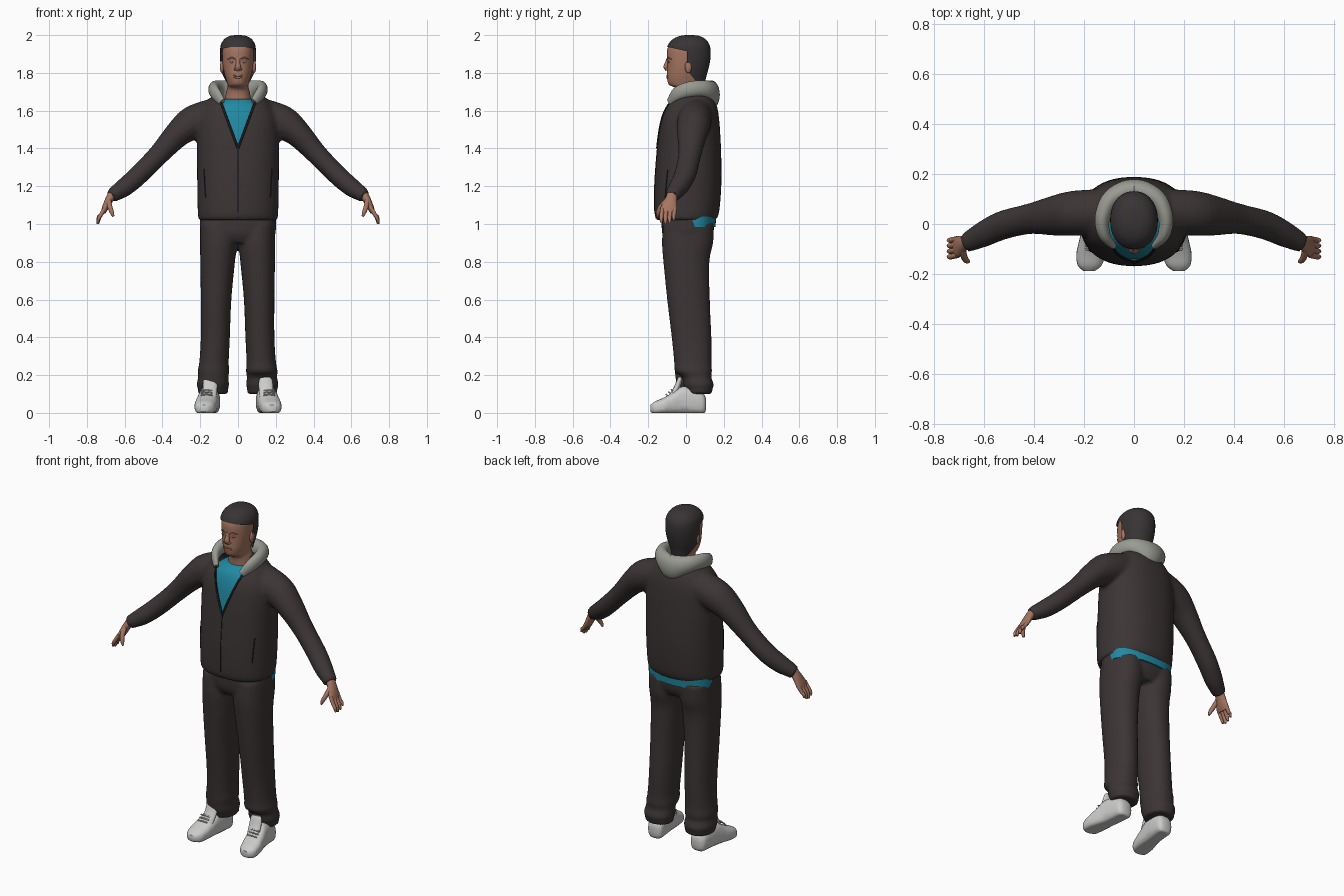
import bpy, bmesh, math
from mathutils import Vector
from mathutils.bvhtree import BVHTree

if "Cube" in bpy.data.objects:
    bpy.data.objects.remove(bpy.data.objects["Cube"])

X, Y, Z = Vector((1, 0, 0)), Vector((0, 1, 0)), Vector((0, 0, 1))


def material(name, *rgb):
    m = bpy.data.materials.new(name)
    m.use_nodes = True
    m.diffuse_color = (*rgb, 1)
    bsdf = next(n for n in m.node_tree.nodes if n.type == "BSDF_PRINCIPLED")
    bsdf.inputs["Base Color"].default_value = (*rgb, 1)
    bsdf.inputs["Roughness"].default_value = 0.8
    return m


DARK = material("dark_cloth", 0.045, 0.035, 0.035)
HAIR = material("hair_brown", 0.04, 0.034, 0.035)
SKIN = material("skin", 0.38, 0.18, 0.12)
LIP = material("lip", 0.29, 0.12, 0.09)
TEAL = material("teal", 0.015, 0.25, 0.36)
PINK = material("magenta", 0.35, 0.09, 0.32)
GREY = material("hood_grey", 0.32, 0.33, 0.29)
WHITE = material("off_white", 0.6, 0.6, 0.59)
SOLE = material("sole_grey", 0.3, 0.3, 0.28)
BLACK = material("black_trim", 0.012, 0.011, 0.011)


def spline(rows, k):
    """Smooth rows of numbers with a curve passing through each of them."""
    out = []
    for i in range(len(rows) - 1):
        quad = [rows[max(i - 1, 0)], rows[i], rows[i + 1], rows[min(i + 2, len(rows) - 1)]]
        for s in range(k):
            t = s / k
            out.append([b + 0.5 * t * (c - a + t * (2*a - 5*b + 4*c - d + t * (3*(b - c) + d - a)))
                        for a, b, c, d in zip(*quad)])
    return out + [list(rows[-1])]


def tube(bm, pts, ref=Y, axis=None, n=24, p=2.0, k=4, side=1, mat=0):
    """Loft rings (x, y, z, radius along ref, other radius)."""
    rows, rings = spline(pts, k), []
    for i, r in enumerate(rows):
        t = axis or (Vector(rows[min(i + 1, len(rows) - 1)][:3]) - Vector(rows[max(i - 1, 0)][:3])).normalized()
        u = (ref - t * ref.dot(t)).normalized()
        v = t.cross(u)
        ring = []
        for j in range(n):
            a = math.tau * j / n
            c, s = math.cos(a), math.sin(a)
            q = Vector(r[:3]) + u * math.copysign(abs(c) ** (2 / p), c) * r[3] \
                + v * math.copysign(abs(s) ** (2 / p), s) * r[4]
            ring.append(bm.verts.new((q.x * side, q.y, q.z)))
        rings.append(ring)
    faces = [bm.faces.new((a[j], a[(j + 1) % n], b[(j + 1) % n], b[j]))
             for a, b in zip(rings, rings[1:]) for j in range(n)]
    faces += [bm.faces.new(rings[0]), bm.faces.new(rings[-1])]
    for f in faces:
        f.material_index = mat


def stack(bm, rows, **kw):
    """Loft level rings (z, centre x, half width, front y, back y)."""
    tube(bm, [(x, (f + b) / 2, z, (b - f) / 2, w) for z, x, w, f, b in rows], axis=Z, **kw)


def ball(bm, centre, size, mat=0):
    vs = bmesh.ops.create_uvsphere(bm, u_segments=16, v_segments=10, radius=1)["verts"]
    for v in vs:
        v.co = Vector(centre) + Vector(a * b for a, b in zip(v.co, size))
        for f in v.link_faces:
            f.material_index = mat


def cut(bm, *planes):
    for co, no in planes:
        bmesh.ops.bisect_plane(bm, geom=bm.verts[:] + bm.edges[:] + bm.faces[:],
                               plane_co=co, plane_no=no, dist=1e-5)


def remove(bm, rule):
    bmesh.ops.delete(bm, geom=[f for f in bm.faces if rule(f.calc_center_median())], context="FACES")


def finish(name, bm, *mats, fuse=0):
    bmesh.ops.recalc_face_normals(bm, faces=bm.faces[:])
    me = bpy.data.meshes.new(name)
    bm.to_mesh(me)
    ob = bpy.data.objects.new(name, me)
    bpy.context.collection.objects.link(ob)
    if fuse:  # merge overlapping volumes into one soft skin
        mod = ob.modifiers.new("fuse", "REMESH")
        mod.mode, mod.voxel_size = "VOXEL", fuse
        mod = ob.modifiers.new("soften", "SMOOTH")
        mod.factor, mod.iterations = 0.5, 6
        deps = bpy.context.evaluated_depsgraph_get()
        ob.data = bpy.data.meshes.new_from_object(ob.evaluated_get(deps))
        ob.modifiers.clear()
        ob.data.name = name
    ob.data.materials.clear()
    for m in mats:
        ob.data.materials.append(m)
    bpy.ops.object.select_all(action="DESELECT")
    ob.select_set(True)
    bpy.context.view_layer.objects.active = ob
    bpy.ops.object.shade_smooth_by_angle(angle=math.radians(45))
    return ob


def front(tree, x, z, lift=0.0):
    """Point on the front of a surface."""
    hit = tree.ray_cast(Vector((x, -1, z)), Y)[0]
    return (x, (hit.y if hit else -0.08) - lift, z)


# Jacket: torso and sleeves fused, then opened in a V at the chest
bm = bmesh.new()
stack(bm, [(1.02, 0, .208, -.155, .155), (1.06, 0, .213, -.167, .175), (1.2, 0, .216, -.167, .187),
           (1.35, 0, .217, -.157, .187), (1.47, 0, .217, -.145, .182), (1.56, 0, .21, -.13, .175),
           (1.62, 0, .185, -.11, .165), (1.67, 0, .145, -.08, .145), (1.7, 0, .1, -.05, .125)], p=2.3, n=40)
for s in (1, -1):
    tube(bm, [(.13, .05, 1.575, .09, .09), (.24, .043, 1.535, .09, .09), (.32, .033, 1.475, .08, .071),
              (.42, .02, 1.367, .061, .056), (.525, -.005, 1.26, .058, .053), (.6, -.04, 1.195, .052, .05),
              (.645, -.063, 1.165, .044, .042), (.672, -.076, 1.145, .04, .037)], side=s)
jacket = finish("jacket", bm, DARK, fuse=0.011)
bm = bmesh.new()
bm.from_mesh(jacket.data)
tree = BVHTree.FromBMesh(bm)
SLOPE = 0.37
cut(bm, *[((0, 0, 1.4), (s, 0, -SLOPE)) for s in (1, -1)])
remove(bm, lambda c: c.y < .03 and abs(c.x) < SLOPE * (c.z - 1.4))
bm.to_mesh(jacket.data)

# Zip edges, centre zip and pocket seams follow the jacket front
bm = bmesh.new()
for s in (1, -1):
    for a, b, r in (((0, 1.4), (.097, 1.662), .006), ((.172, 1.14), (.18, 1.29), .003)):
        path = [front(tree, s * (a[0] + (b[0] - a[0]) * i / 8), a[1] + (b[1] - a[1]) * i / 8) for i in range(9)]
        tube(bm, [(*q, r, r) for q in path], ref=X, n=8, k=2)
tube(bm, [(*front(tree, 0, 1.03 + .37 * i / 8), .003, .002) for i in range(9)], ref=X, n=8, k=2)
finish("zips_and_seams", bm, BLACK)

# Shirt with printed arch, and the hem showing under the jacket
bm = bmesh.new()
stack(bm, [(1.36, 0, .18, -.14, .15), (1.47, 0, .18, -.13, .15), (1.56, 0, .17, -.115, .145),
           (1.62, 0, .14, -.094, .135), (1.65, 0, .1, -.068, .12), (1.662, 0, .075, -.05, .105)], p=2.3, n=40)
cut(bm, *[((0, 0, z), Z) for z in (1.44, 1.5, 1.54)], *[((x, 0, 0), X) for x in (-.042, -.018, .018, .042)])
for f in bm.faces:
    c = f.calc_center_median()
    if c.y < 0 and abs(c.x) < .042 and (1.5 < c.z < 1.54 or (1.44 < c.z < 1.5 and abs(c.x) > .018)):
        f.material_index = 1
stack(bm, [(.985, 0, .198, -.08, .156), (1.04, 0, .2, -.08, .16)], p=2.3, n=40)
finish("shirt", bm, TEAL, PINK)

# Hood lying around the neck, hanging to a point at the back
bm = bmesh.new()
half = [(.085, -.085, 1.645, .022, .014), (.118, -.045, 1.69, .036, .024), (.127, .02, 1.712, .042, .03),
        (.1, .09, 1.715, .046, .036), (.05, .125, 1.7, .06, .042)]
tube(bm, half + [(0, .135, 1.685, .075, .044)] + [(-q[0], *q[1:]) for q in half[::-1]], ref=Z)
finish("hood", bm, GREY)

# Trousers
bm = bmesh.new()
stack(bm, [(.9, 0, .15, -.1, .12), (.95, 0, .198, -.126, .145), (1.05, 0, .2, -.13, .152)], p=2.3, n=40)
for s in (1, -1):
    legs = [(1.0, .103, .098, -.12, .148), (.9, .104, .097, -.127, .144), (.8, .108, .092, -.12, .124),
            (.6, .116, .081, -.1, .126), (.4, .12, .077, -.076, .135), (.27, .127, .078, -.063, .135),
            (.22, .13, .084, -.06, .138), (.19, .131, .08, -.056, .134), (.15, .133, .086, -.05, .147),
            (.125, .132, .08, -.038, .14), (.1, .132, .08, -.032, .138)]
    if s > 0:  # left cuff rides behind the shoe tongue
        legs = [(z, x - .004, w, f + (.035 if z < .2 else 0), b) for z, x, w, f, b in legs]
    stack(bm, legs, side=s, p=2.2)
finish("trousers", bm, DARK, fuse=0.009)

# Shoes with grey soles, teal flashes and black toe trim
for s, name in ((1, "left_shoe"), (-1, "right_shoe")):
    bm = bmesh.new()
    rows = [(.106, .142, .028, .015, .075), (.09, .143, .046, -.008, .105), (.04, .147, .052, -.008, .13),
            (-.02, .154, .054, -.008, .14), (-.07, .163, .057, -.008, .108), (-.12, .172, .058, -.008, .08),
            (-.165, .177, .048, -.008, .06), (-.188, .179, .022, .006, .042)]
    tube(bm, [(x, y, (b + t) / 2, w, (t - b) / 2) for y, x, w, b, t in rows], ref=X, axis=Y, p=2.6, side=s)
    for v in bm.verts:
        v.co.z = max(v.co.z, 0)
    cut(bm, *[((0, 0, z), Z) for z in (.022, .042, .054, .07, .1)],
        *[((0, y, 0), Y) for y in (-.15, -.1, -.055, 0)])
    for f in bm.faces:
        c = f.calc_center_median()
        if c.z < .022 or (c.y > 0 and c.z < .054):
            f.material_index = 1
        elif -.055 < c.y < 0 and .07 < c.z < .1:
            f.material_index = 2
        elif -.15 < c.y < -.1 and .042 < c.z < .054:
            f.material_index = 3
    tube(bm, [(.152, -.08, .08, .036, .016), (.148, -.05, .13, .038, .016),
              (.146, -.035, .17, .036, .014), (.145, -.03, .187, .026, .01)], ref=X, side=s)
    for i in range(3):  # laces
        y, z = -.1 + .014 * i, .094 + .012 * i
        tube(bm, [(.135, y, z, .004, .004), (.165, y - .005, z + .004, .004, .004), (.195, y, z, .004, .004)],
             n=8, side=s, mat=3 if i == 0 else 0)
    finish(name, bm, WHITE, SOLE, TEAL, BLACK)

# Hands
for s, name in ((1, "left_hand"), (-1, "right_hand")):
    bm = bmesh.new()
    tube(bm, [(.66, -.07, 1.165, .026, .024), (.684, -.08, 1.125, .033, .021),
              (.703, -.09, 1.085, .043, .017), (.714, -.092, 1.06, .04, .012)], side=s)
    for i, drop in enumerate((.008, 0, .005, .02)):
        y = -.125 + .022 * i
        tube(bm, [(.704, y, 1.085, .011, .011), (.728, y - .005, 1.045, .011, .01),
                  (.738, y - .006, 1.02 + drop, .01, .009), (.742, y - .005, 1.0 + drop, .006, .006)], n=12, side=s)
    tube(bm, [(.685, -.1, 1.125, .014, .014), (.678, -.132, 1.09, .014, .013),
              (.668, -.147, 1.062, .011, .011), (.66, -.15, 1.04, .006, .006)], n=12, side=s)
    finish(name, bm, SKIN)

# Head and neck
bm = bmesh.new()
head = [(1.6, 0, .075, -.04, .1), (1.69, 0, .064, -.04, .095), (1.72, 0, .056, -.055, .092),
        (1.737, 0, .055, -.09, .09), (1.77, 0, .065, -.1, .095), (1.8, 0, .073, -.1, .103),
        (1.84, 0, .08, -.099, .113), (1.88, 0, .083, -.101, .12), (1.92, 0, .083, -.1, .12),
        (1.95, 0, .077, -.088, .112), (1.975, 0, .058, -.062, .09), (1.989, 0, .03, -.025, .058)]
stack(bm, head, p=2.15, n=40)
tree = BVHTree.FromBMesh(bm)
tube(bm, [(0, -.09, 1.872, .013, .014), (0, -.1, 1.85, .011, .012), (0, -.107, 1.832, .016, .012),
          (0, -.1, 1.815, .017, .009)], ref=X, n=16)
for s in (1, -1):
    ball(bm, (s * .085, .012, 1.832), (.011, .018, .033))
    ball(bm, (s * .013, -.102, 1.82), (.009, .011, .007))
    ball(bm, front(tree, s * .032, 1.858, -.001), (.013, .004, .006), 2)
    ball(bm, front(tree, s * .032, 1.858, .002), (.005, .002, .005), 3)
    tube(bm, [(*front(tree, s * x, z), r, .004) for x, z, r in
              ((.014, 1.874, .003), (.034, 1.88, .004), (.054, 1.873, .002))], ref=Z, n=10, mat=3)
for z, r in ((1.785, .005), (1.776, .006)):
    tube(bm, [(*front(tree, x, z + abs(x) * .02), .002 if x else r, .004) for x in (-.026, 0, .026)],
         ref=Z, n=10, mat=1)
finish("head", bm, SKIN, LIP, WHITE, HAIR)

# Cropped hair: a shell over the skull trimmed along the hairline
bm = bmesh.new()
stack(bm, [(z + max(0, z - 1.9) * .08, x, w + .012, f - .004, b + .01) for z, x, w, f, b in head[3:]]
      + [(2.0, 0, .012, .0, .035)], p=2.15, n=40)
cut(bm, ((0, -.1, 1.938), (0, .22, 1)), ((0, .005, 0), Y), ((0, .005, 1.815), (0, 1.2, 1)))
remove(bm, lambda c: (c.z < 1.938 - .22 * (c.y + .1) if c.y < .005 else c.z < 1.815 - 1.2 * (c.y - .005)))
finish("hair", bm, HAIR)
